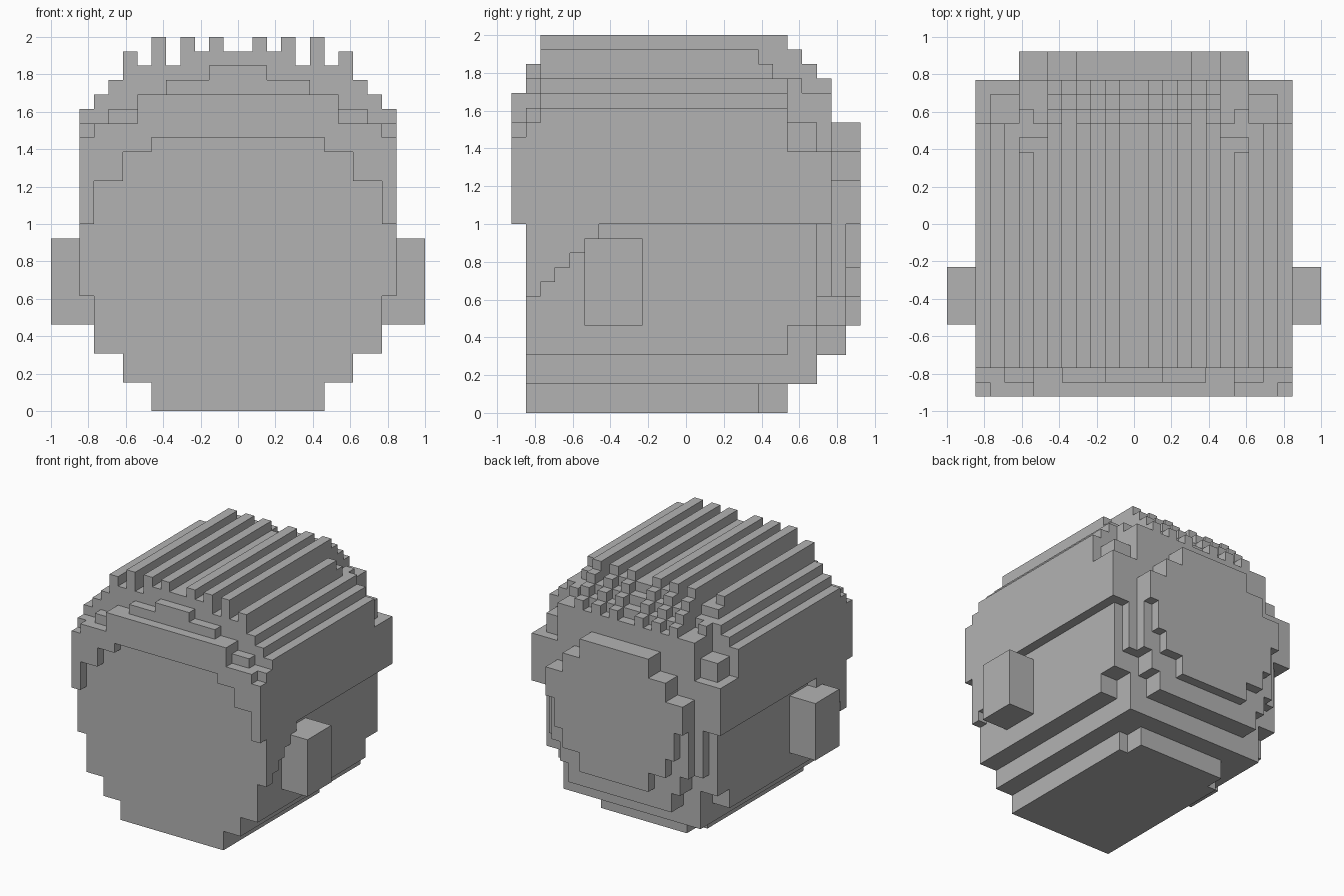
import bpy, bmesh, math

if "Cube" in bpy.data.objects:
    bpy.data.objects.remove(bpy.data.objects["Cube"])

U = 1 / 13  # edge length of one block

grey = bpy.data.materials.new("light_grey")
grey.diffuse_color = (0.45, 0.45, 0.45, 1)
grey.use_nodes = True
grey.node_tree.nodes["Principled BSDF"].inputs["Base Color"].default_value = grey.diffuse_color


def slab(half, y0, y1, z0, z1):
    """Blocks of a box mirrored about x = 0."""
    return {(x, y, z) for x in range(-half, half) for y in range(y0, y1) for z in range(z0, z1)}


def pair(x0, x1, y0, y1, z0, z1):
    """Two mirrored boxes."""
    return slab(x1, y0, y1, z0, z1) - slab(x0, y0, y1, z0, z1)


# Jaw and neck: stepped courses (half width, front, back, bottom, top)
head = set()
for row in [(6, -11, 5, 0, 2), (5, 5, 7, 0, 2), (8, -11, 9, 2, 4),
            (10, -11, 7, 4, 6), (8, 7, 9, 4, 6), (10, -11, 9, 6, 13), (9, 9, 10, 8, 13)]:
    head |= slab(*row)

# Hair: strand heights from the centre outwards
STRANDS = [25, 26, 25, 26, 24, 26, 24, 25, 23, 22, 21]
RIDGES = (1, 3, 5)


def hair_top(i, y):
    if y == -11:                       # stepped front hairline
        return 24 if i < 2 else 23 if i < 5 else 22 if i < 7 else 21 if i < 9 else 20
    if i >= 8 and y >= 7:              # back corner ledge with a small block
        return 20 if i < 10 and y < 9 else 18
    if i in (6, 7) and y >= 5:         # outer strands step down early
        if y == 5:
            return 24
        return 23 if y == 6 or (i == 7 and y == 7) else 22
    if y >= 7:                         # strands cascade down the back
        return 32 - y - (i not in RIDGES)
    return STRANDS[i]


hair = set()
for i in range(11):
    for y in range(-11, 10):
        hair |= pair(i, i + 1, y, y + 1, 13, hair_top(i, y))
    # fringe layer
    low = 19 if i < 6 else 18 if i < 8 else 16 if i < 10 else 13
    high = 22 if i < 7 else 20 if i < 10 else 19
    hair |= pair(i, i + 1, -12, -11, low, high)
# stepped sideburns
for k in range(5):
    hair |= pair(10, 11, -11 + k, -10 + k, 8 + k, 13)

# Rounded bun at the back: inner and outer layers
bun = set()
for row in [(4, 18, 20), (6, 16, 18), (8, 8, 16), (7, 6, 8), (6, 4, 6)]:
    bun |= slab(row[0], 9, 11, row[1], row[2])
for row in [(4, 18, 20), (6, 16, 18), (8, 13, 16), (7, 10, 13), (6, 8, 10), (4, 6, 8)]:
    bun |= slab(row[0], 11, 12, row[1], row[2])

ears = pair(10, 13, -7, -3, 6, 12)

# Each block belongs to one part only
hair -= head
bun -= head | hair
ears -= head | hair
filled = head | hair | bun | ears


def build(name, blocks):
    """Skin the outer faces of a block set and merge flat areas."""
    bm = bmesh.new()
    cache = {}

    def vert(p):
        if p not in cache:
            cache[p] = bm.verts.new([c * U for c in p])
        return cache[p]

    for b in sorted(blocks):
        for axis in range(3):
            for side in (0, 1):
                n = list(b)
                n[axis] += 2 * side - 1
                if tuple(n) in filled:
                    continue
                corners = []
                for du, dv in ((0, 0), (1, 0), (1, 1), (0, 1)):
                    p = list(b)
                    p[axis] += side
                    p[(axis + 1) % 3] += du
                    p[(axis + 2) % 3] += dv
                    corners.append(vert(tuple(p)))
                bm.faces.new(corners if side else corners[::-1])
    bmesh.ops.dissolve_limit(bm, angle_limit=math.radians(1), verts=bm.verts[:], edges=bm.edges[:])
    mesh = bpy.data.meshes.new(name)
    bm.to_mesh(mesh)
    bm.free()
    mesh.materials.append(grey)
    bpy.context.collection.objects.link(bpy.data.objects.new(name, mesh))


for name, blocks in (("head", head), ("hair", hair), ("hair_bun", bun), ("ears", ears)):
    build(name, blocks)
